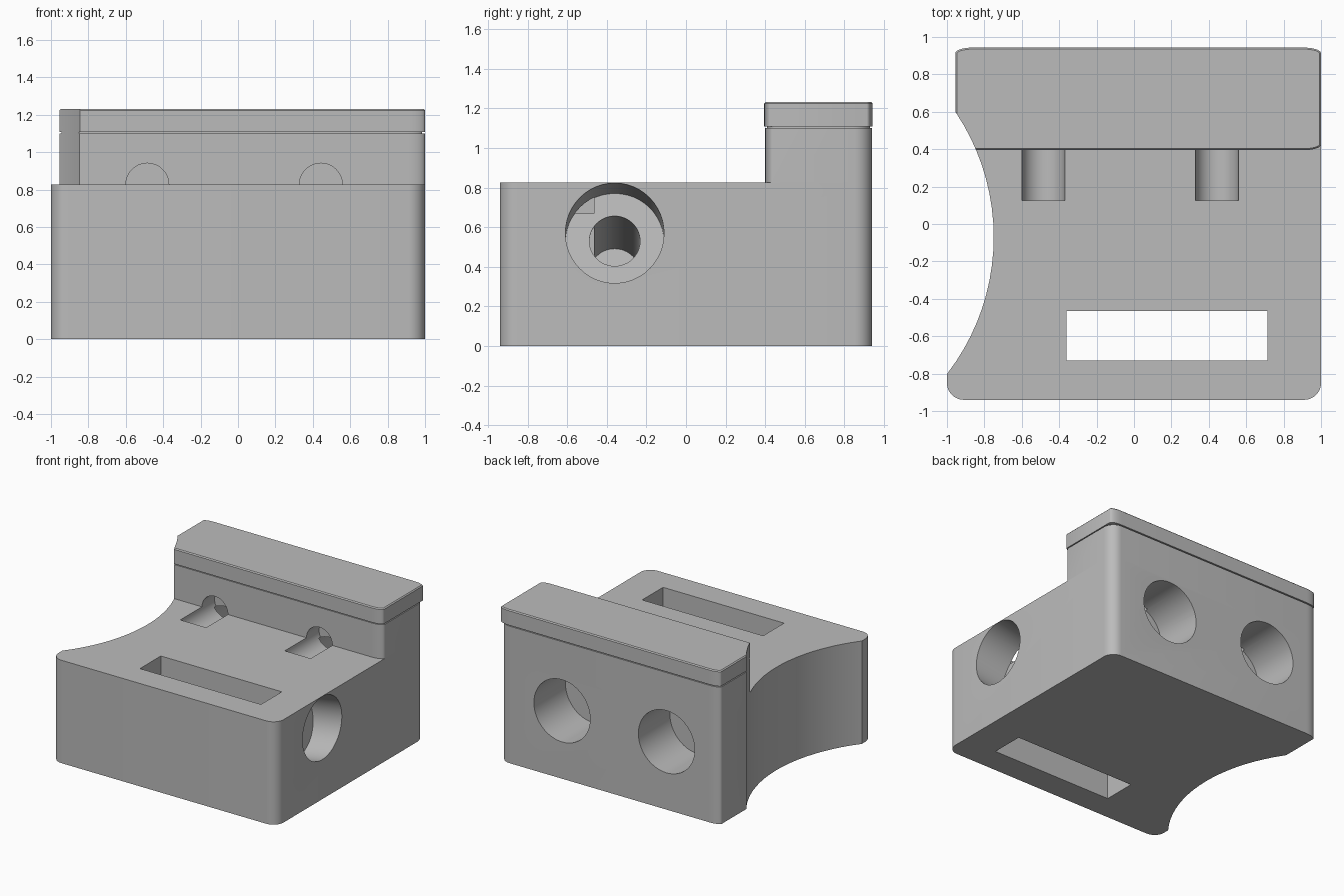
import bpy, bmesh, math
from mathutils import Vector

cube = bpy.data.objects.get("Cube")
if cube:
    bpy.data.objects.remove(cube)

grey = bpy.data.materials.new("plain grey")
grey.use_nodes = True
colour = (0.5, 0.5, 0.5, 1)
grey.diffuse_color = colour
grey.node_tree.nodes["Principled BSDF"].inputs["Base Color"].default_value = colour


def outline(corners, steps=8):
    """Plan outline from (x, y, x radius, y radius) corners."""
    pts = []
    n = len(corners)
    for i, (x, y, rx, ry) in enumerate(corners):
        p = Vector((x, y))
        if rx == 0:
            pts.append(p)
            continue
        u = (Vector(corners[i - 1][:2]) - p).normalized()
        v = (Vector(corners[(i + 1) % n][:2]) - p).normalized()
        a = abs(u.x) * rx + abs(u.y) * ry
        b = abs(v.x) * rx + abs(v.y) * ry
        for k in range(steps + 1):
            t = math.pi / 2 * k / steps
            pts.append(p + u * a * (1 - math.sin(t)) + v * b * (1 - math.cos(t)))
    return pts


def prism(name, corners, z0, z1, chamfer=0):
    bm = bmesh.new()
    face = bm.faces.new([bm.verts.new((p.x, p.y, z0)) for p in outline(corners)])
    ext = bmesh.ops.extrude_face_region(bm, geom=[face])
    top = [g for g in ext["geom"] if isinstance(g, bmesh.types.BMVert)]
    bmesh.ops.translate(bm, verts=top, vec=(0, 0, z1 - z0))
    if chamfer:
        edges = [e for e in bm.edges if all(v in top for v in e.verts)]
        bmesh.ops.bevel(bm, geom=edges, offset=chamfer, segments=1, affect="EDGES")
    bmesh.ops.recalc_face_normals(bm, faces=bm.faces)
    mesh = bpy.data.meshes.new(name)
    bm.to_mesh(mesh)
    bm.free()
    ob = bpy.data.objects.new(name, mesh)
    bpy.context.collection.objects.link(ob)
    mesh.materials.append(grey)
    return ob


def rod(name, start, end, radius, sides=48):
    """Cylinder between two points."""
    a, b = Vector(start), Vector(end)
    bpy.ops.mesh.primitive_cylinder_add(vertices=sides, radius=radius,
                                        depth=(b - a).length, location=(a + b) / 2)
    ob = bpy.context.object
    ob.name = name
    ob.rotation_euler = (b - a).to_track_quat("Z", "Y").to_euler()
    ob.data.materials.append(grey)
    return ob


def combine(target, other, operation):
    bpy.context.view_layer.update()
    mod = target.modifiers.new(operation.lower(), "BOOLEAN")
    mod.operation = operation
    mod.solver = "EXACT"
    mod.object = other
    bpy.context.view_layer.objects.active = target
    bpy.ops.object.modifier_apply(modifier=mod.name)


# Base block, back wall, thin neck groove and cap
FLOOR, LEFT = 0.826, -0.955
body = prism("body", [(-1, -0.94, 0.09, 0.09), (1, -0.94, 0.09, 0.09), (1, 0.94, 0.09, 0.09),
                      (LEFT, 0.94, 0.09, 0.035), (LEFT, 0.1, 0, 0), (-1, -0.3, 0, 0)], 0, FLOOR)
wall = prism("back_wall", [(LEFT, 0.4, 0, 0), (1, 0.4, 0.09, 0.04), (1, 0.94, 0.09, 0.09),
                           (LEFT, 0.94, 0.09, 0.035)], FLOOR, 1.1)
neck = prism("neck", [(LEFT + 0.01, 0.41, 0, 0), (0.985, 0.41, 0.09, 0.04),
                      (0.985, 0.93, 0.09, 0.09), (LEFT + 0.01, 0.93, 0.09, 0.035)], 1.09, 1.12)
cap = prism("cap", [(LEFT, 0.395, 0, 0), (1, 0.395, 0.09, 0.03), (1, 0.943, 0.09, 0.03),
                    (LEFT, 0.943, 0.09, 0.03)], 1.108, 1.232, 0.008)
combine(body, wall, "UNION")
bpy.data.objects.remove(wall)

# Hollows: curved side scoop, through slot, tilted side bore, back bores with channels
scoop = rod("scoop_cutter", (-1.947, -0.07, -0.5), (-1.947, -0.07, 2), 1.197, 96)
slot = prism("slot_cutter", [(-0.36, -0.73, 0, 0), (0.715, -0.73, 0, 0),
                             (0.715, -0.465, 0, 0), (-0.36, -0.465, 0, 0)], -0.2, 1)
cutters = [scoop, slot,
           rod("side_bore_cutter", (1.2, -0.36, 0.605), (0.74, -0.36, 0.525), 0.249),
           rod("side_hole_cutter", (0.8, -0.36, 0.54), (-0.25, -0.36, 0.365), 0.128)]
for side, x in (("right", -0.485), ("left", 0.443)):
    cutters.append(rod(side + "_back_bore_cutter", (x, 1.2, 0.545), (x, 0.54, 0.545), 0.25))
    cutters.append(rod(side + "_channel_cutter", (x, 0.56, FLOOR), (x, 0.125, FLOOR), 0.115))
for cutter in cutters:
    combine(body, cutter, "DIFFERENCE")
for part in (neck, cap):
    combine(part, scoop, "DIFFERENCE")
for cutter in cutters:
    bpy.data.objects.remove(cutter)

# Smooth the rounded faces and keep the edges crisp
for part in (body, neck, cap):
    bpy.ops.object.select_all(action="DESELECT")
    part.select_set(True)
    bpy.context.view_layer.objects.active = part
    bpy.ops.object.shade_smooth_by_angle(angle=math.radians(30))
